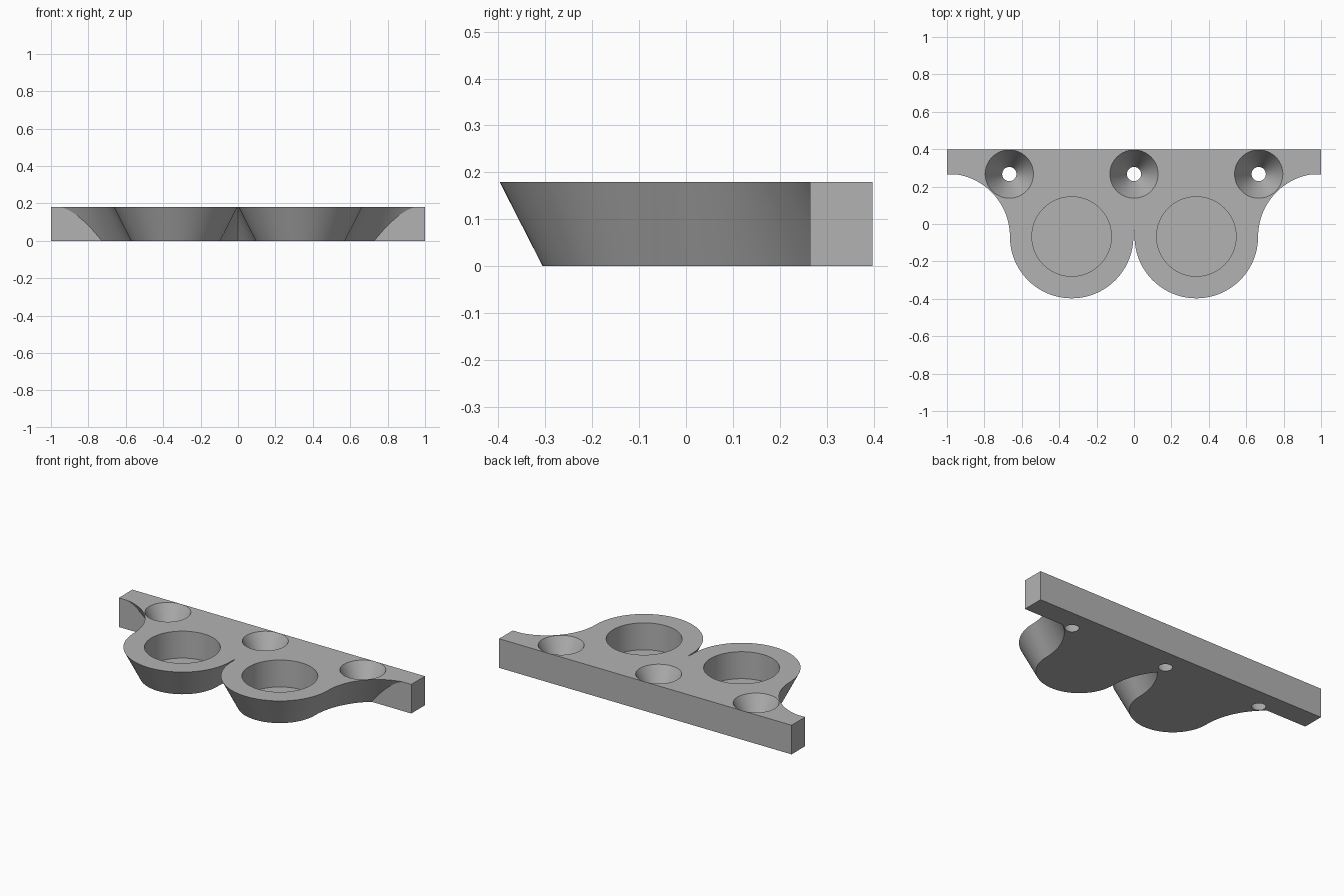
import bpy
import bmesh
from math import sin, cos, acos, asin, pi, radians

HEIGHT = 0.18
PITCH = 1 / 3            # lobe centre offset from the middle
CY = -0.067              # y of the lobe centres
BAR_FRONT, BAR_BACK = 0.264, 0.397
LAYERS, STEPS = 10, 24

cube = bpy.data.objects.get("Cube")
if cube:
    bpy.data.objects.remove(cube, do_unlink=True)

grey = bpy.data.materials.new("plain_grey")
grey.use_nodes = True
colour = (0.45, 0.45, 0.45, 1)
grey.diffuse_color = colour
grey.node_tree.nodes["Principled BSDF"].inputs["Base Color"].default_value = colour


def arc(cx, r, a0, a1, steps):
    angles = [a0 + (a1 - a0) * i / steps for i in range(steps + 1)]
    return [(cx + r * cos(a), CY + r * sin(a)) for a in angles]


def outline(inset):
    """Bracket outline: two lobes with concave flares running into the bar."""
    lobe, flare = PITCH - inset, PITCH + inset
    half = arc(-PITCH, flare, acos(PITCH / flare), 0, STEPS // 2)
    half[0] = (0, half[0][1])
    half += arc(PITCH, lobe, pi, 2 * pi, 2 * STEPS)[1:]
    half += arc(1, flare, pi, pi - asin((BAR_FRONT - CY) / flare), STEPS)[1:]
    half += [(1, BAR_FRONT), (1, BAR_BACK)]
    return half + [(-x, y) for x, y in reversed(half[1:])]


# Bracket body: outline lofted upward, lobes widening towards the top
bm = bmesh.new()
rings = []
for i in range(LAYERS + 1):
    t = i / LAYERS
    inset = 0.095 + (0.003 - 0.095) * t
    rings.append([bm.verts.new((x, y, HEIGHT * t)) for x, y in outline(inset)])
n = len(rings[0])
for low, high in zip(rings, rings[1:]):
    for j in range(n):
        k = (j + 1) % n
        bm.faces.new((low[j], low[k], high[k], high[j]))
bm.faces.new(rings[-1])
bm.faces.new(rings[0][::-1])
mesh = bpy.data.meshes.new("bracket")
bm.to_mesh(mesh)
bm.free()
bracket = bpy.data.objects.new("bracket", mesh)
bpy.context.collection.objects.link(bracket)


def cut(name, x, y, r_low, r_high, z_low, z_high):
    """Add a tapered round cutter to the bracket."""
    bpy.ops.mesh.primitive_cone_add(
        vertices=64, radius1=r_low, radius2=r_high, depth=z_high - z_low,
        location=(x, y, (z_low + z_high) / 2))
    cutter = bpy.context.object
    cutter.name = name
    cutter.hide_render = True
    mod = bracket.modifiers.new(name, 'BOOLEAN')
    mod.operation, mod.solver, mod.object = 'DIFFERENCE', 'EXACT', cutter
    return cutter


cutters = []
# Blind round pockets in the lobes
for x in (-PITCH, PITCH):
    cutters.append(cut("pocket_cutter", x, CY, 0.2125, 0.2125, 0.0133, HEIGHT + 0.05))
# Countersunk screw holes along the bar
over = 0.02
slope = (0.129 - 0.038) / HEIGHT * over
for x in (-2 * PITCH, 0, 2 * PITCH):
    cutters.append(cut("screw_hole_cutter", x, 0.267, 0.038 - slope,
                       0.129 + slope, -over, HEIGHT + over))

# Bake the cuts and remove the cutters
bpy.context.view_layer.update()
graph = bpy.context.evaluated_depsgraph_get()
baked = bpy.data.meshes.new_from_object(bracket.evaluated_get(graph))
bracket.modifiers.clear()
bracket.data = baked
for cutter in cutters:
    bpy.data.objects.remove(cutter, do_unlink=True)

baked.materials.clear()
baked.materials.append(grey)
for face in baked.polygons:
    face.material_index = 0
bpy.ops.object.select_all(action='DESELECT')
bracket.select_set(True)
bpy.context.view_layer.objects.active = bracket
bpy.ops.object.shade_smooth_by_angle(angle=radians(25))
